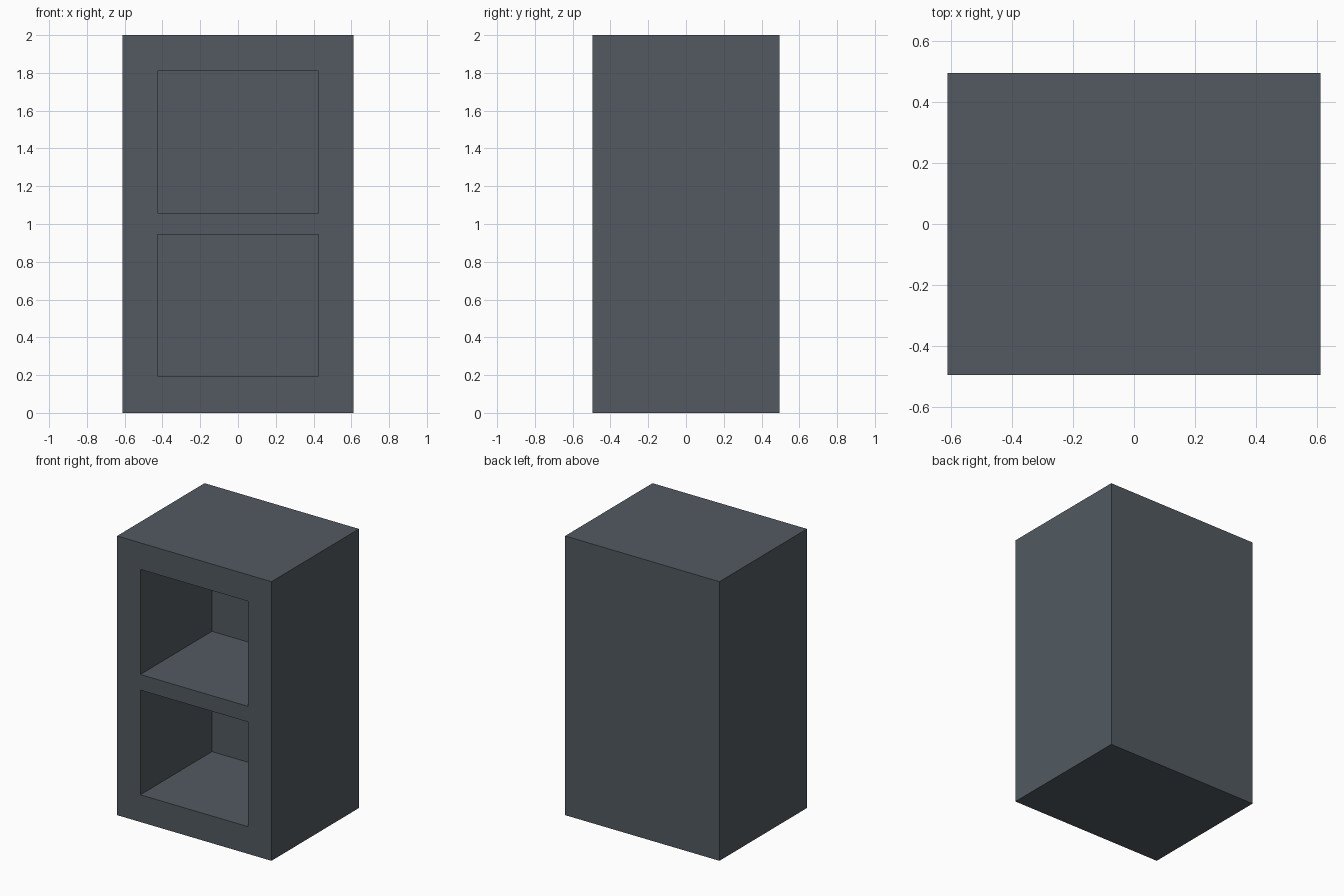
import bpy
import bmesh
from mathutils import Vector

cube = bpy.data.objects.get("Cube")
if cube:
    bpy.data.objects.remove(cube, do_unlink=True)

HALF_W, HALF_D, HEIGHT = 0.612, 0.495, 2.0
OPEN_HALF_W, OPEN_DEPTH = 0.427, 0.81
SHELVES = [(0.195, 0.945), (1.057, 1.81)]

slate = bpy.data.materials.new("slate_grey")
slate.use_nodes = True
colour = (0.085, 0.102, 0.118, 1.0)
slate.diffuse_color = colour
slate.node_tree.nodes["Principled BSDF"].inputs["Base Color"].default_value = colour


def box(name, low, high):
    """Box object spanning two opposite corners."""
    low, high = Vector(low), Vector(high)
    bm = bmesh.new()
    bmesh.ops.create_cube(bm, size=1)
    bmesh.ops.scale(bm, vec=high - low, verts=bm.verts)
    bmesh.ops.translate(bm, vec=(low + high) / 2, verts=bm.verts)
    mesh = bpy.data.meshes.new(name)
    bm.to_mesh(mesh)
    bm.free()
    mesh.materials.append(slate)
    obj = bpy.data.objects.new(name, mesh)
    bpy.context.collection.objects.link(obj)
    return obj


# Solid cabinet body
cabinet = box("cabinet", (-HALF_W, -HALF_D, 0), (HALF_W, HALF_D, HEIGHT))

# Two deep compartments, open at the front
for i, (bottom, top) in enumerate(SHELVES):
    cutter = box(f"compartment_cutter_{i + 1}",
                 (-OPEN_HALF_W, -HALF_D - 0.1, bottom),
                 (OPEN_HALF_W, -HALF_D + OPEN_DEPTH, top))
    cutter.hide_render = True
    cutter.hide_set(True)
    cutter.display_type = 'WIRE'
    cut = cabinet.modifiers.new(f"compartment_{i + 1}", 'BOOLEAN')
    cut.operation = 'DIFFERENCE'
    cut.solver = 'EXACT'
    cut.object = cutter
